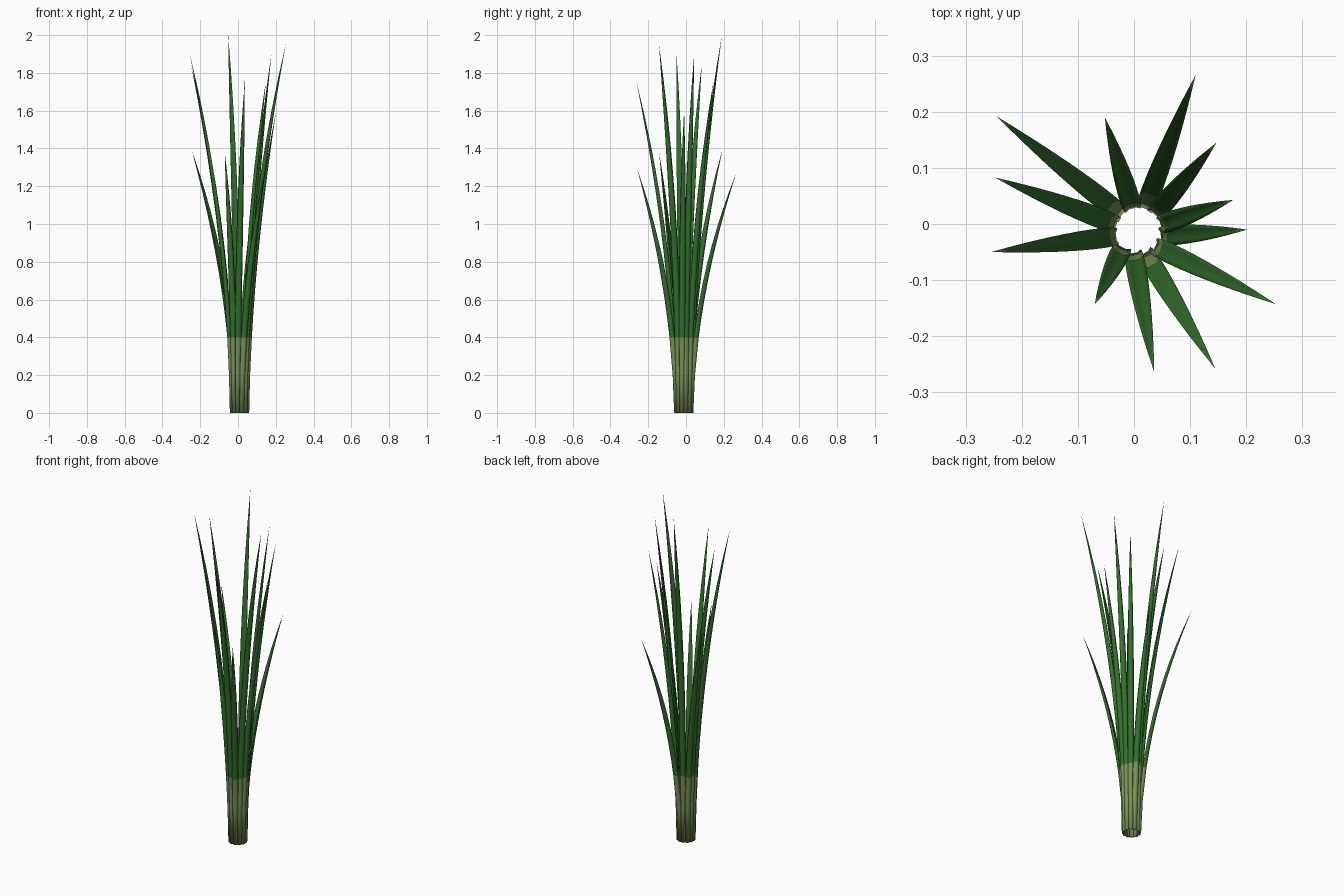
import bpy, bmesh
from math import sin, cos, pi, radians
from mathutils import Vector

if "Cube" in bpy.data.objects:
    bpy.data.objects.remove(bpy.data.objects["Cube"])


def material(name, rgb):
    m = bpy.data.materials.new(name)
    m.use_nodes = True
    m.diffuse_color = (*rgb, 1)
    bsdf = m.node_tree.nodes["Principled BSDF"]
    bsdf.inputs["Base Color"].default_value = (*rgb, 1)
    bsdf.inputs["Roughness"].default_value = 0.8
    return m


leaf_green = material("leaf green", (0.034, 0.16, 0.026))
stem_olive = material("pale stem olive", (0.19, 0.29, 0.095))

CENTRE = Vector((0.008, -0.012))
STEM_TOP = 0.4

# Blade tips (x, y, z), anticlockwise around the clump
TIPS = [(0.202, -0.01, 1.60), (0.177, 0.043, 1.90), (0.147, 0.145, 1.75),
        (0.11, 0.266, 1.27), (-0.052, 0.19, 2.0), (-0.245, 0.192, 1.39),
        (-0.248, 0.083, 1.84), (-0.255, -0.05, 1.90), (-0.07, -0.143, 1.38),
        (0.036, -0.264, 1.76), (0.145, -0.258, 1.29), (0.253, -0.143, 1.95)]


def half_width(t):
    """Swells a little above the base, then tapers to a point."""
    return (0.0135 + 0.018 * t) * (1 - t ** 2.2)


def section(out, side, w):
    """Gutter-shaped cross-section: round back, shallow hollow inside."""
    arc = [(cos(a), sin(a)) for a in (i * pi / 6 for i in range(7))]
    back = [side * (w * c) + out * (w * 1.15 * s) for c, s in arc]
    hollow = [side * (w * c) + out * (w * 0.3) for c in (-0.5, 0, 0.5)]
    return back + hollow


def blade(index, tip):
    # Roots sit evenly on a ring; each blade leans out to its own tip
    angle = radians(index * 30 - 15)
    root = CENTRE + Vector((cos(angle), sin(angle))) * 0.037
    end, height = Vector(tip[:2]), tip[2]
    out = (end - root).normalized()
    side = Vector((out.y, -out.x))
    levels = [0, STEM_TOP / 2, STEM_TOP]
    levels += [STEM_TOP + (height - STEM_TOP) * i / 9 for i in range(1, 9)]

    bm = bmesh.new()
    rings = []
    for z in levels:
        t = z / height
        mid = root.lerp(end, t * t)
        rings.append([bm.verts.new((*(mid + p), z))
                      for p in section(out, side, half_width(t))])
    point = bm.verts.new((*end, height))
    bm.faces.new(rings[0])
    n = len(rings[0])
    for k in range(n):
        j = (k + 1) % n
        for low, high in zip(rings, rings[1:]):
            bm.faces.new((low[k], low[j], high[j], high[k]))
        bm.faces.new((rings[-1][k], rings[-1][j], point))
    bmesh.ops.recalc_face_normals(bm, faces=bm.faces)

    # Pale stem below, green leaf above
    for f in bm.faces:
        f.smooth = True
        f.material_index = int(f.calc_center_median().z < STEM_TOP)
    mesh = bpy.data.meshes.new("leaf_blade")
    bm.to_mesh(mesh)
    bm.free()
    mesh.materials.append(leaf_green)
    mesh.materials.append(stem_olive)
    obj = bpy.data.objects.new(f"leaf_blade_{index + 1}", mesh)
    bpy.context.collection.objects.link(obj)


for i, tip in enumerate(TIPS):
    blade(i, tip)
